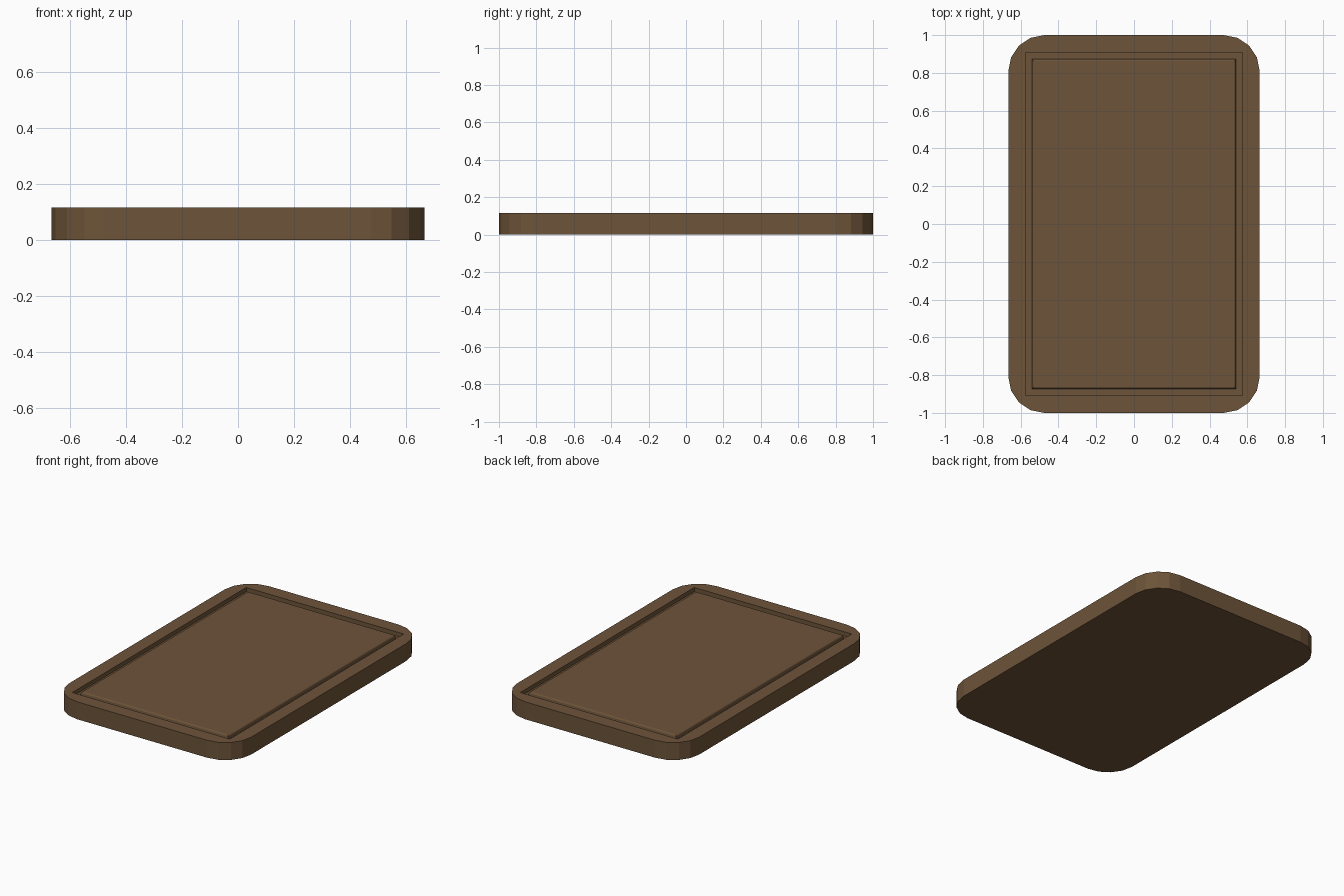
import bpy, bmesh, math

if "Cube" in bpy.data.objects:
    bpy.data.objects.remove(bpy.data.objects["Cube"])

HX, HY, H = 0.665, 1.0, 0.115      # half width, half length, thickness
R, SEG = 0.19, 4                   # corner radius and facets per corner
SIGNS = [(1, 1), (-1, 1), (-1, -1), (1, -1)]

bm = bmesh.new()


def outline(z):
    """Rounded rectangle as four corner arcs, counter-clockwise."""
    arcs = []
    for q, (sx, sy) in enumerate(SIGNS):
        arc = []
        for i in range(SEG + 1):
            a = math.pi / 2 * (q + i / SEG)
            arc.append(bm.verts.new((sx * (HX - R) + R * math.cos(a),
                                     sy * (HY - R) + R * math.sin(a), z)))
        arcs.append(arc)
    return arcs


def rect(hx, hy, z):
    return [bm.verts.new((sx * hx, sy * hy, z)) for sx, sy in SIGNS]


def bridge(a, b):
    n = len(a)
    for i in range(n):
        j = (i + 1) % n
        bm.faces.new((a[i], a[j], b[j], b[i]))


# Outer side wall and underside
bottom, top = outline(0), outline(H)
flat_bottom, flat_top = sum(bottom, []), sum(top, [])
bridge(flat_bottom, flat_top)
bm.faces.new(flat_bottom[::-1])

# Flat rim between the rounded outline and the rectangular groove
rim = rect(0.575, 0.908, H)
for q in range(4):
    n = (q + 1) % 4
    bm.faces.new(top[q] + [rim[q]])
    bm.faces.new((top[q][-1], top[n][0], rim[n], rim[q]))

# Juice groove: straight outer wall, flat floor, softened inner edge
loops = [rim]
for inset, z in [(0.0, H - 0.027), (0.034, H - 0.027), (0.037, H - 0.008),
                 (0.040, H - 0.003), (0.046, H)]:
    loops.append(rect(0.575 - inset, 0.908 - inset, z))
for a, b in zip(loops, loops[1:]):
    bridge(a, b)

# Cutting surface
bm.faces.new(loops[-1])
bmesh.ops.recalc_face_normals(bm, faces=bm.faces)

mesh = bpy.data.meshes.new("cutting_board")
bm.to_mesh(mesh)
bm.free()
board = bpy.data.objects.new("cutting_board", mesh)
bpy.context.collection.objects.link(board)

wood = bpy.data.materials.new("brown_wood")
wood.diffuse_color = (0.152, 0.087, 0.041, 1)
wood.use_nodes = True
wood.node_tree.nodes["Principled BSDF"].inputs["Base Color"].default_value = wood.diffuse_color
mesh.materials.append(wood)
